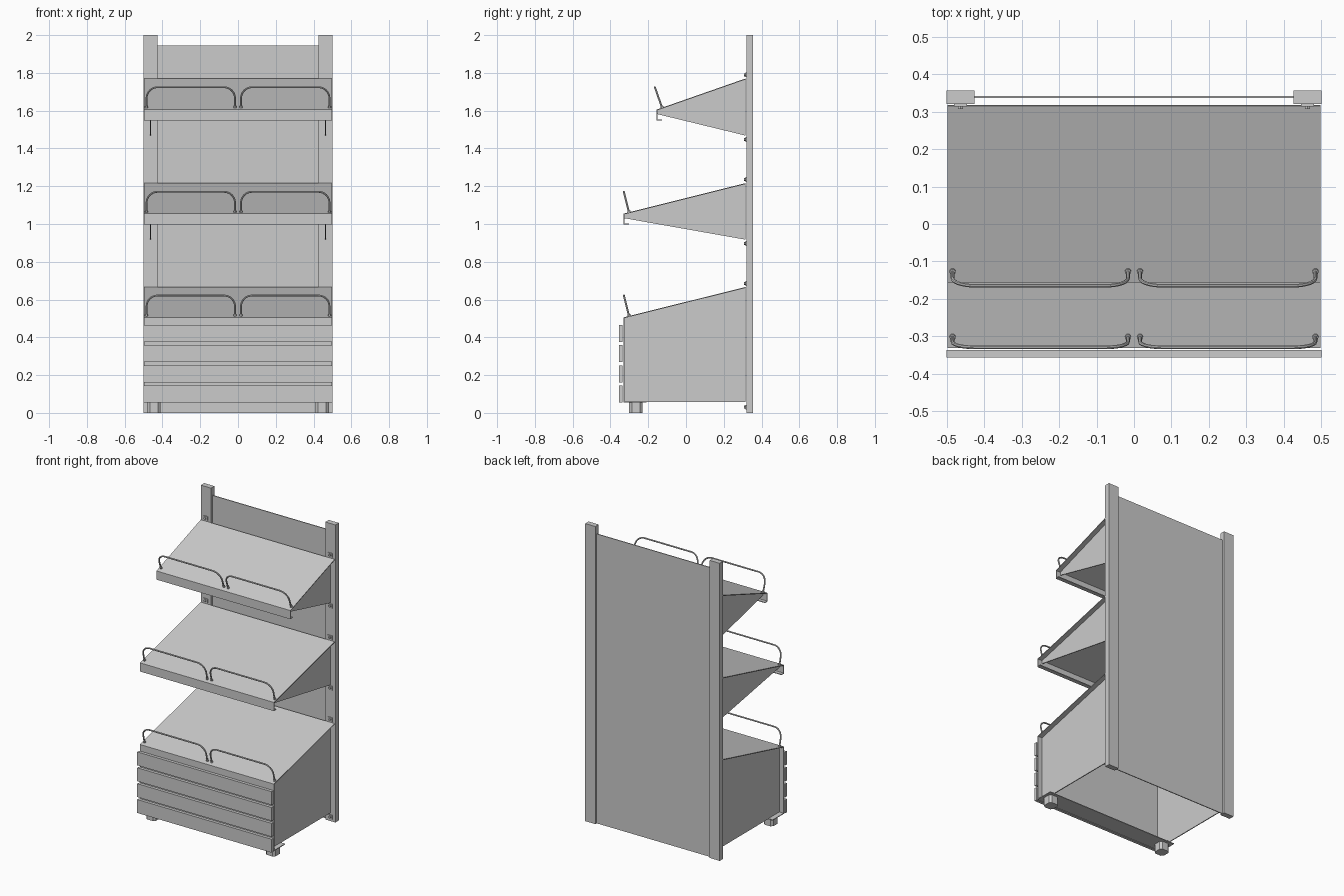
import bpy, bmesh, math
from mathutils import Vector

if "Cube" in bpy.data.objects:
    bpy.data.objects.remove(bpy.data.objects["Cube"])


def finish(name, bm):
    bmesh.ops.recalc_face_normals(bm, faces=bm.faces)
    me = bpy.data.meshes.new(name)
    bm.to_mesh(me)
    bm.free()
    ob = bpy.data.objects.new(name, me)
    bpy.context.collection.objects.link(ob)
    return ob


def box(name, x0, x1, y0, y1, z0, z1):
    bm = bmesh.new()
    bmesh.ops.create_cube(bm, size=1)
    for v in bm.verts:
        v.co = ((x0 + x1) / 2 + v.co.x * (x1 - x0),
                (y0 + y1) / 2 + v.co.y * (y1 - y0),
                (z0 + z1) / 2 + v.co.z * (z1 - z0))
    return finish(name, bm)


def plate(name, outline, x, thick):
    """Closed y-z outline extruded along x."""
    bm = bmesh.new()
    f = bm.faces.new([bm.verts.new((x - thick / 2, y, z)) for y, z in outline])
    r = bmesh.ops.extrude_face_region(bm, geom=[f])
    for v in r["geom"]:
        if isinstance(v, bmesh.types.BMVert):
            v.co.x += thick
    return finish(name, bm)


def sheet(name, path, half_width, thick=0.005):
    """Folded sheet metal: open y-z path spanning the width."""
    bm = bmesh.new()
    rows = [(bm.verts.new((-half_width, y, z)), bm.verts.new((half_width, y, z))) for y, z in path]
    for a, b in zip(rows, rows[1:]):
        bm.faces.new((a[0], a[1], b[1], b[0]))
    ob = finish(name, bm)
    m = ob.modifiers.new("thickness", "SOLIDIFY")
    m.thickness = thick
    m.offset = 0
    m.use_even_offset = True
    return ob


def cylinder(name, loc, r, depth, rot, seg=12):
    bpy.ops.mesh.primitive_cylinder_add(vertices=seg, radius=r, depth=depth, location=loc, rotation=rot)
    ob = bpy.context.object
    ob.name = name
    bpy.ops.object.shade_smooth_by_angle()
    return ob


def rail(name, xc, yb, zb, slope):
    """Wire guard standing square to the sloping shelf."""
    hw, h, r = 0.234, 0.108, 0.058
    pts = [(-hw, -0.003), (-hw, h - r)]
    for i in range(1, 9):
        a = math.pi - i * math.pi / 16
        pts.append((-hw + r + r * math.cos(a), h - r + r * math.sin(a)))
    pts += [(-x, z) for x, z in reversed(pts)]
    cu = bpy.data.curves.new(name, "CURVE")
    cu.dimensions = "3D"
    cu.bevel_depth = 0.005
    cu.bevel_resolution = 2
    cu.use_fill_caps = True
    sp = cu.splines.new("POLY")
    sp.points.add(len(pts) - 1)
    for p, (x, z) in zip(sp.points, pts):
        p.co = (xc + x, yb - slope * z, zb + z, 1)
    ob = bpy.data.objects.new(name, cu)
    bpy.context.collection.objects.link(ob)
    bpy.ops.object.select_all(action="DESELECT")
    bpy.context.view_layer.objects.active = ob
    ob.select_set(True)
    bpy.ops.object.convert(target="MESH")
    bpy.ops.object.shade_smooth_by_angle()
    # collars where the wire meets the shelf
    for s in (-1, 1):
        cylinder(name + "_collar", (xc + s * hw, yb, zb + 0.004), 0.008, 0.01, (math.atan(slope), 0, 0))


def tab(name, s, z):
    """Mounting tab and bolt head on the post."""
    x = s * 0.463
    box(name + "_tab", x - 0.017, x + 0.017, 0.314, 0.321, z - 0.013, z + 0.013)
    cylinder(name + "_bolt", (x, 0.311, z), 0.008, 0.008, (math.pi / 2, 0, 0), 6)


YB, HW, XS = 0.316, 0.498, 0.463

# posts and back panel
for s, side in ((-1, "left"), (1, "right")):
    x0, x1 = sorted((s * 0.425, s * 0.5))
    box(side + "_post", x0, x1, 0.32, 0.356, 0, 2)
box("back_panel", -0.426, 0.426, 0.336, 0.342, 0, 1.945)

# shelves: name, front y, front z, back z, lower corner of the side plate
for name, yf, zf, zb, zlow in (("upper", -0.153, 1.604, 1.768, 1.468),
                               ("middle", -0.328, 1.053, 1.214, 0.917),
                               ("base", -0.328, 0.504, 0.664, 0.055)):
    slope = (zb - zf) / (YB - yf)
    base = name == "base"
    if base:
        fold = [(yf, 0.057), (-0.21, 0.057)]
        outline = [(yf, 0.057), (YB, 0.057), (YB, zb), (yf, zf)]
    else:
        fold = [(yf, zf - 0.054), (yf + 0.025, zf - 0.054)]
        outline = [(yf, zf - 0.022), (YB, zlow), (YB, zb), (yf, zf)]
    sheet(name + "_shelf", [(YB, zb), (yf, zf)] + fold, HW)
    for s in (-1, 1):
        plate(name + "_side_plate", outline, s * XS, 0.006)
        tab(name + "_upper", s, zb + 0.022)
        tab(name + "_lower", s, 0.03 if base else zlow - 0.02)
        yr = yf + 0.026
        rail(name + "_rail", s * 0.25, yr, zf + slope * 0.026 + 0.003, slope)

# front slats
for i in range(4):
    z = 0.055 + i * 0.1067
    box("front_slat", -0.5, 0.5, -0.356, -0.336, z, z + 0.09)

# feet with chamfered corners
for s in (-1, 1):
    foot = box("front_foot", s * 0.445 - 0.036, s * 0.445 + 0.036, -0.301, -0.229, 0, 0.055)
    bm = bmesh.new()
    bm.from_mesh(foot.data)
    up = [e for e in bm.edges if abs((e.verts[0].co - e.verts[1].co).normalized().dot(Vector((0, 0, 1)))) > 0.9]
    bmesh.ops.bevel(bm, geom=up, offset=0.014, segments=1, affect="EDGES")
    bm.to_mesh(foot.data)
    bm.free()
